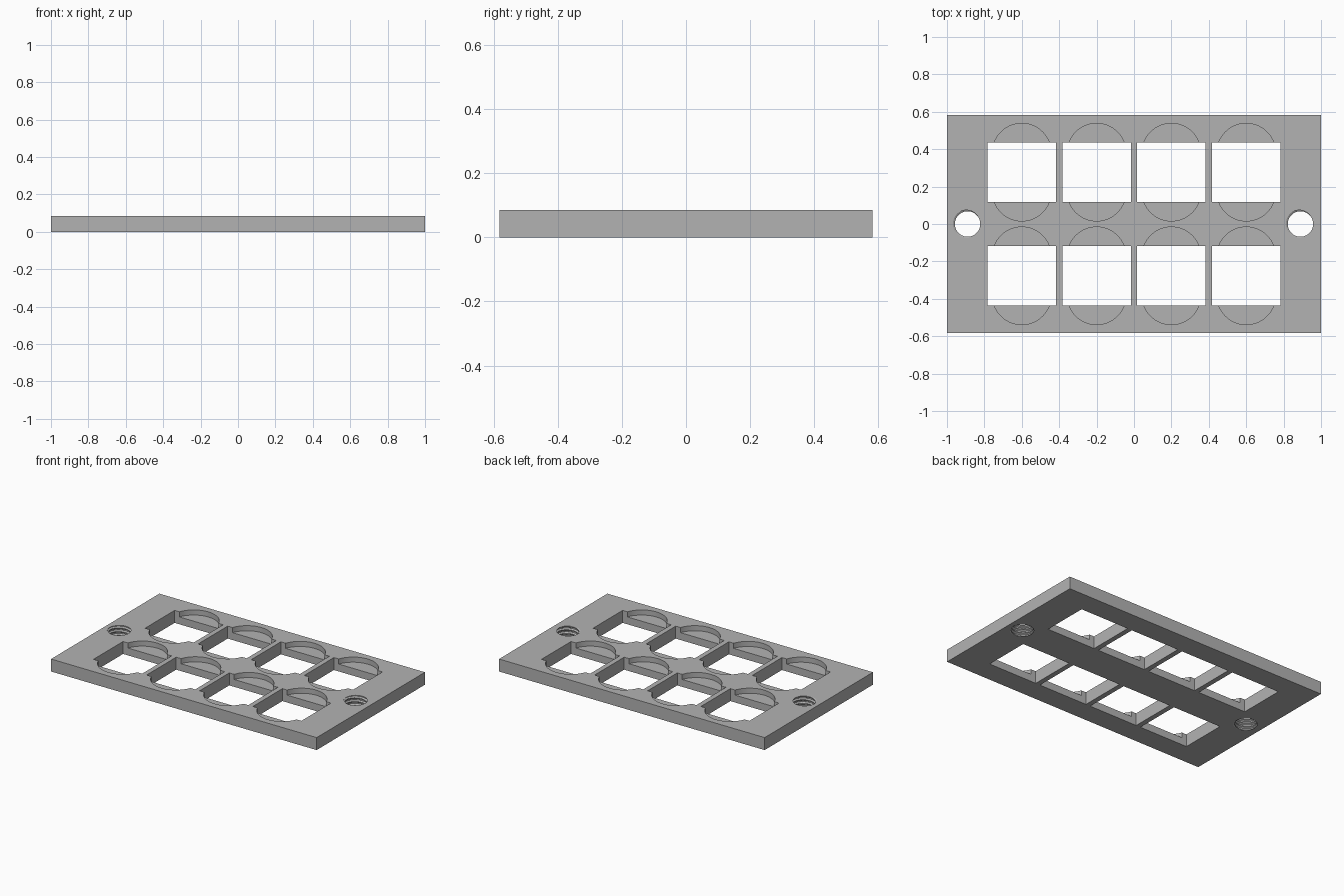
import bpy
import bmesh
import math

cube = bpy.data.objects.get("Cube")
if cube:
    bpy.data.objects.remove(cube, do_unlink=True)

W, D, H = 2.0, 1.165, 0.085      # plate size
HOLE_X, HOLE_Y = 0.366, 0.318    # window size
POCKET_R, POCKET_DEPTH = 0.157, 0.035
PITCH, MINOR_R, MAJOR_R = 0.025, 0.068, 0.078

grey = bpy.data.materials.new("plain grey")
grey.use_nodes = True
colour = (0.45, 0.45, 0.45, 1)
grey.diffuse_color = colour
grey.node_tree.nodes["Principled BSDF"].inputs["Base Color"].default_value = colour


def finish(name, bm):
    bmesh.ops.recalc_face_normals(bm, faces=bm.faces)
    mesh = bpy.data.meshes.new(name)
    bm.to_mesh(mesh)
    bm.free()
    mesh.materials.append(grey)
    ob = bpy.data.objects.new(name, mesh)
    bpy.context.collection.objects.link(ob)
    return ob


def box(name, size, centre):
    bm = bmesh.new()
    bmesh.ops.create_cube(bm, size=1)
    for v in bm.verts:
        v.co = [v.co[i] * size[i] + centre[i] for i in range(3)]
    return finish(name, bm)


def disc(name, x, y, bottom):
    bm = bmesh.new()
    bmesh.ops.create_cone(bm, cap_ends=True, segments=64, radius1=POCKET_R,
                          radius2=POCKET_R, depth=0.2)
    bmesh.ops.translate(bm, verts=bm.verts, vec=(x, y, bottom + 0.1))
    return finish(name, bm)


def thread(name, x):
    """Closed helical column used to tap a screw hole."""
    bm = bmesh.new()
    segs, rows = 40, 32
    profile = (MINOR_R, MINOR_R, MAJOR_R, MAJOR_R)
    steps = len(profile)
    z0 = -1.7 * PITCH
    grid = []
    for i in range(segs):
        a = math.tau * i / segs
        column = []
        # The first column is one turn longer so the last can join it
        for k in range(rows + (steps if i == 0 else 0)):
            r = profile[k % steps]
            z = z0 + PITCH * (k / steps + i / segs)
            column.append(bm.verts.new((x + r * math.cos(a), r * math.sin(a), z)))
        grid.append(column)
    for i in range(segs):
        for k in range(rows - 1):
            nxt = grid[i + 1] if i + 1 < segs else grid[0][steps:]
            bm.faces.new((grid[i][k], nxt[k], nxt[k + 1], grid[i][k + 1]))
    # Fan caps over both ragged ends
    for z, k in ((z0 - 0.1, 0), (z0 + PITCH * rows / steps + 0.1, rows - 1)):
        tip = bm.verts.new((x, 0, z))
        rim = [grid[i][k] for i in range(segs)]
        rim += [grid[0][k + s] for s in range(steps, 0, -1)]
        for a, b in zip(rim, rim[1:] + rim[:1]):
            bm.faces.new((a, b, tip))
    return finish(name, bm)


plate = box("plate", (W, D, H), (0, 0, H / 2))

# Two rows of four windows, each with a round pocket at front and back
cutters = []
for row in (-1, 1):
    for x in (-0.6, -0.2, 0.2, 0.6):
        y = row * 0.277
        for side in (-1, 1):
            cutters.append(disc("pocket_cutter", x, y + side * 0.104, H - POCKET_DEPTH))
        cutters.append(box("window_cutter", (HOLE_X, HOLE_Y, 1), (x, y, 0)))

# Threaded screw holes at both ends
cutters += [thread("thread_cutter", x) for x in (-0.89, 0.89)]

bpy.context.view_layer.objects.active = plate
plate.select_set(True)
for cutter in cutters:
    mod = plate.modifiers.new("cut", 'BOOLEAN')
    mod.operation = 'DIFFERENCE'
    mod.solver = 'EXACT'
    mod.object = cutter
    bpy.ops.object.modifier_apply(modifier=mod.name)
    bpy.data.objects.remove(cutter, do_unlink=True)

bpy.ops.object.shade_smooth_by_angle(angle=math.radians(25))
